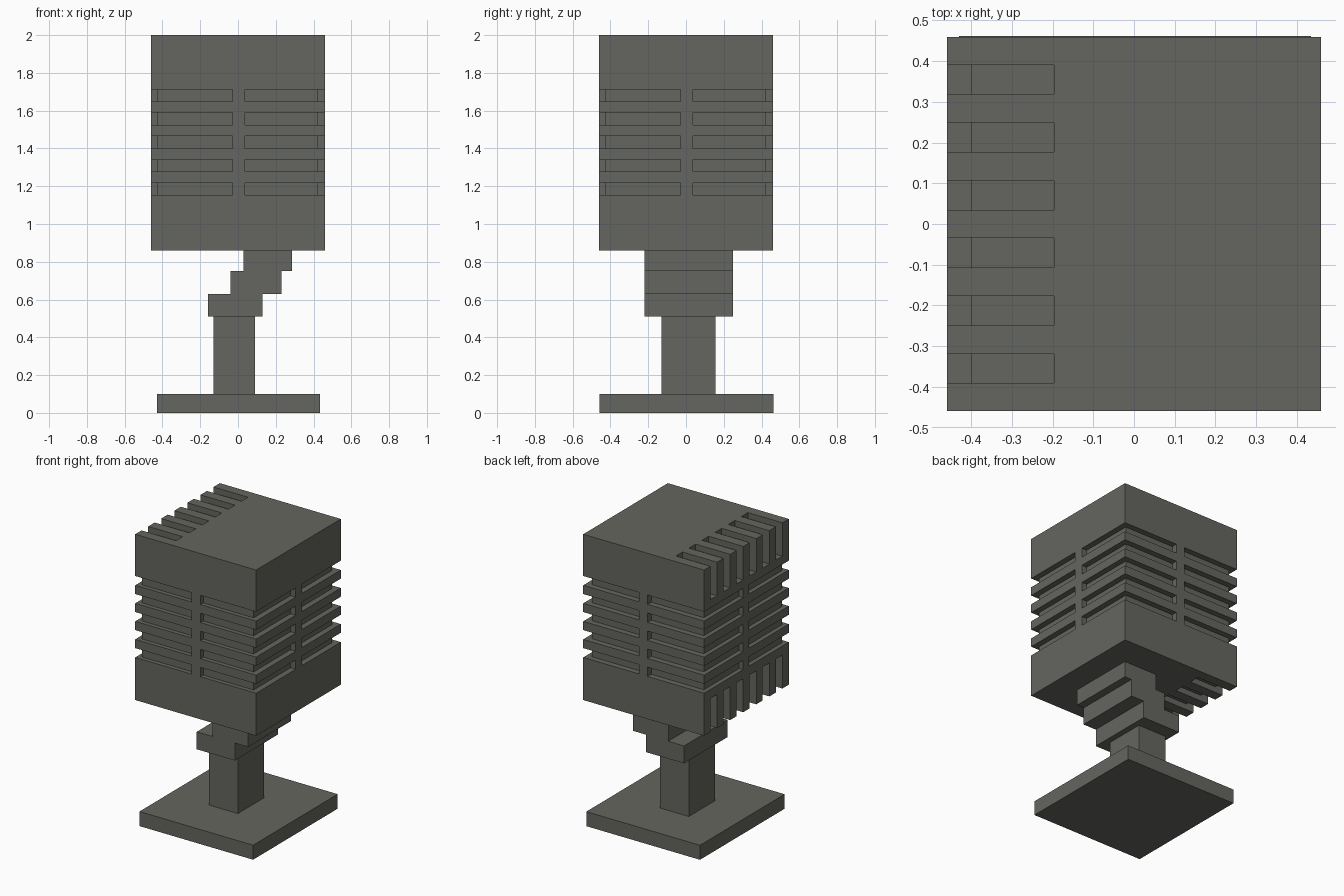
import bpy
import bmesh
from mathutils import Vector

if "Cube" in bpy.data.objects:
    bpy.data.objects.remove(bpy.data.objects["Cube"], do_unlink=True)

# One matte grey for the whole model
GREY = (0.13, 0.13, 0.115, 1)
grey = bpy.data.materials.new("warm_grey")
grey.use_nodes = True
grey.diffuse_color = GREY
grey.node_tree.nodes["Principled BSDF"].inputs["Base Color"].default_value = GREY


def boxes(name, spans):
    """One object made of boxes, each given as x, y and z spans."""
    bm = bmesh.new()
    for span in spans:
        low, high = (Vector(side) for side in zip(*span))
        for v in bmesh.ops.create_cube(bm, size=1)["verts"]:
            v.co = Vector(h if c > 0 else l for c, l, h in zip(v.co, low, high))
    mesh = bpy.data.meshes.new(name)
    bm.to_mesh(mesh)
    bm.free()
    mesh.materials.append(grey)
    obj = bpy.data.objects.new(name, mesh)
    bpy.context.collection.objects.link(obj)
    return obj


def carve(target, spans):
    """Cut a set of separate boxes out of the target."""
    cutter = boxes("cutter", spans)
    cutter.hide_render = True
    mod = target.modifiers.new("cut", "BOOLEAN")
    mod.operation = "DIFFERENCE"
    mod.solver = "EXACT"
    mod.object = cutter
    graph = bpy.context.evaluated_depsgraph_get()
    mesh = bpy.data.meshes.new_from_object(target.evaluated_get(graph))
    target.modifiers.clear()
    target.data = mesh
    bpy.data.objects.remove(cutter, do_unlink=True)


# Stand: base plate, post and a stepped neck leaning to one side
boxes("base_plate", [((-0.43, 0.435), (-0.457, 0.462), (0, 0.1))])
boxes("post", [((-0.13, 0.09), (-0.13, 0.155), (0.1, 0.51))])
NECK = (-0.22, 0.25)
boxes("neck_lower", [((-0.16, 0.13), NECK, (0.51, 0.63))])
boxes("neck_middle", [((-0.04, 0.23), NECK, (0.63, 0.75))])
boxes("neck_upper", [((0.03, 0.285), NECK, (0.75, 0.86))])

# Head
R, BOTTOM, TOP = 0.46, 0.86, 2.0
OUT = R + 0.1
head = boxes("head", [((-R, R), (-R, R), (BOTTOM, TOP))])

# Rows of horizontal vents, two per side, meeting at the corners
rows = [(1.153 + 0.124 * i, 1.217 + 0.124 * i) for i in range(5)]
halves = [(-OUT, -0.03), (0.037, OUT)]
depths = [(-OUT, -0.43), (0.42, OUT)]
carve(head, [(half, depth, row) for row in rows for half in halves for depth in depths])
carve(head, [(depth, half, row) for row in rows for half in halves for depth in depths])

# Comb of grooves folding over the top and bottom edges of one side
teeth = [(y - 0.036, y + 0.036) for y in (0.142 * (i - 2.5) for i in range(6))]
ends = [(BOTTOM - 0.1, 1.09), (1.77, TOP + 0.1)]
caps = [(BOTTOM - 0.1, BOTTOM + 0.04), (TOP - 0.04, TOP + 0.1)]
carve(head, [((-OUT, -0.4), tooth, end) for tooth in teeth for end in ends])
carve(head, [((-OUT, -0.197), tooth, cap) for tooth in teeth for cap in caps])
